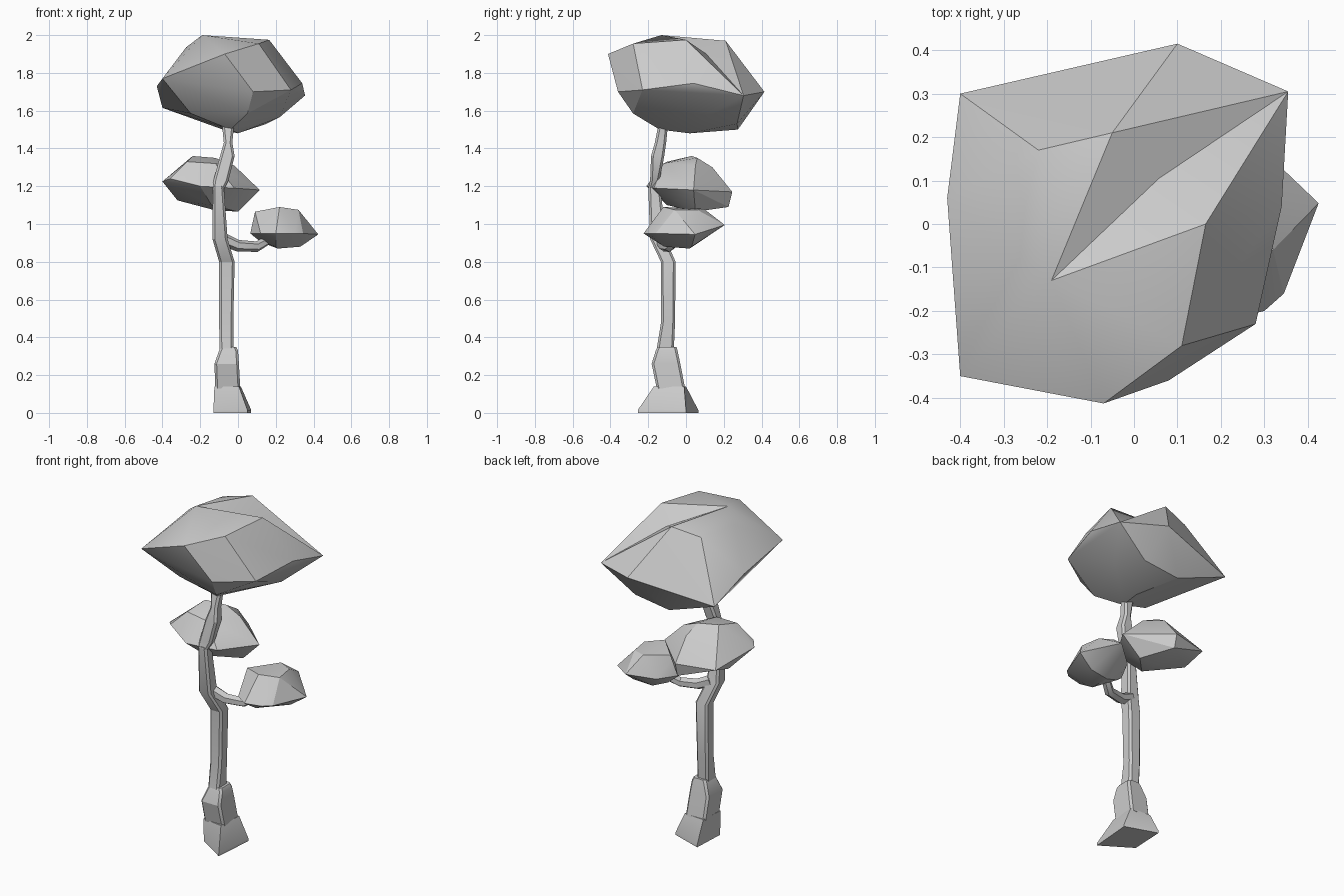
import bpy, bmesh, math
from mathutils import Vector

if "Cube" in bpy.data.objects:
    bpy.data.objects.remove(bpy.data.objects["Cube"])

grey = bpy.data.materials.new("plain_grey")
grey.diffuse_color = (0.6, 0.6, 0.6, 1)
grey.use_nodes = True
grey.node_tree.nodes["Principled BSDF"].inputs["Base Color"].default_value = grey.diffuse_color


def finish(name, bm):
    bmesh.ops.recalc_face_normals(bm, faces=bm.faces)
    me = bpy.data.meshes.new(name)
    bm.to_mesh(me)
    bm.free()
    me.materials.append(grey)
    ob = bpy.data.objects.new(name, me)
    bpy.context.collection.objects.link(ob)
    bpy.context.view_layer.objects.active = ob
    ob.select_set(True)
    bpy.ops.object.shade_smooth_by_angle(angle=math.radians(25))
    ob.select_set(False)


def foliage(name, points, dent=None):
    """Faceted clump: hull of a few points, optionally with one top edge pressed in."""
    bm = bmesh.new()
    vs = [bm.verts.new(p) for p in points]
    bmesh.ops.convex_hull(bm, input=vs)
    if dent:
        i, j, depth = dent
        e = bm.edges.get((vs[i], vs[j])) if vs[i].is_valid and vs[j].is_valid else None
        if e:
            mid = bmesh.ops.bisect_edges(bm, edges=[e], cuts=1)["geom_split"]
            for v in mid:
                if isinstance(v, bmesh.types.BMVert):
                    v.co.z -= depth
            bmesh.ops.triangulate(bm, faces=[f for f in bm.faces if len(f.verts) > 3])
    loose = [v for v in bm.verts if not v.link_faces]
    bmesh.ops.delete(bm, geom=loose, context='VERTS')
    finish(name, bm)


def loft(name, rings):
    """Skin a list of equal-sized rings and cap both ends."""
    bm = bmesh.new()
    rows = [[bm.verts.new(p) for p in r] for r in rings]
    n = len(rows[0])
    for a, b in zip(rows, rows[1:]):
        for k in range(n):
            bm.faces.new((a[k], a[(k + 1) % n], b[(k + 1) % n], b[k]))
    bm.faces.new(rows[0][::-1])
    bm.faces.new(rows[-1])
    finish(name, bm)


def box_ring(z, x0, x1, y0, y1, c=0.012):
    """Rectangle with narrow chamfered corners."""
    return [(x0 + c, y0, z), (x1 - c, y0, z), (x1, y0 + c, z), (x1, y1 - c, z),
            (x1 - c, y1, z), (x0 + c, y1, z), (x0, y1 - c, z), (x0, y0 + c, z)]


# Flared foot, slightly twisted
loft("trunk_foot", [
    [(-.13, -.14, 0), (.05, -.255, 0), (.07, 0, 0), (-.12, .065, 0)],
    [(-.13, -.14, .015), (.05, -.255, .015), (.07, 0, .015), (-.12, .065, .015)],
    [(-.125, -.15, .14), (.005, -.17, .14), (.015, -.01, .14), (-.115, 0, .14)]])

# Lower trunk block
loft("lower_trunk", [box_ring(*r) for r in [
    (.13, -.12, .012, -.155, -.005), (.26, -.125, .005, -.182, -.03),
    (.33, -.10, .0, -.16, -.045), (.35, -.09, -.01, -.15, -.05)]])

# Long kinked stem
loft("main_stem", [box_ring(*r) for r in [
    (.32, -.097, -.025, -.158, -.065), (.48, -.10, -.025, -.132, -.058),
    (.80, -.10, -.018, -.133, -.055), (.92, -.135, -.055, -.19, -.108),
    (1.20, -.133, -.075, -.2, -.135)]])

# Upper leaning stem
loft("upper_stem", [box_ring(*r) for r in [
    (1.19, -.135, -.07, -.2, -.15), (1.23, -.13, -.05, -.19, -.14),
    (1.36, -.095, -.018, -.185, -.115), (1.43, -.075, -.03, -.165, -.105),
    (1.53, -.085, -.02, -.145, -.095)]])

# Side branch carrying the small clump
path = [Vector(p) for p in [(-.08, -.13, .92), (.0, -.115, .885), (.1, -.09, .88),
                            (.15, -.055, .91), (.19, -.03, .95)]]
rings = []
for i, p in enumerate(path):
    t = (path[min(i + 1, 4)] - path[max(i - 1, 0)]).normalized()
    side = t.cross(Vector((0, 0, 1))).normalized()
    up = side.cross(t)
    r = .034 - .003 * i
    rings.append([p + r * (math.cos(a) * side + math.sin(a) * up)
                  for a in [math.pi / 6 + k * math.pi / 3 for k in range(6)]])
loft("side_branch", rings)

# Top clump: crown points, rim points, underside points
foliage("top_foliage", [
    (-.05, .21, 1.97), (.165, 0, 1.975), (-.19, -.13, 2.0), (.11, -.28, 1.955),
    (-.07, -.413, 1.90), (-.22, .17, 1.935), (-.275, -.07, 1.935),
    (-.40, .30, 1.615), (.10, .415, 1.70), (.355, .305, 1.68), (.34, .04, 1.745),
    (.28, -.23, 1.71), (.08, -.36, 1.70), (-.40, -.35, 1.77), (-.43, .06, 1.73),
    (-.25, -.2, 1.585), (.05, -.28, 1.585), (.22, .1, 1.565), (-.04, -.14, 1.50),
    (0, .02, 1.48), (-.08, .275, 1.50), (.15, .27, 1.53)], dent=(0, 1, .07))

# Middle clump
foliage("middle_foliage", [
    (-.24, .03, 1.36), (-.12, .06, 1.35), (-.12, -.12, 1.32), (-.27, -.1, 1.33),
    (-.02, .05, 1.31), (-.1, .14, 1.30),
    (-.40, -.08, 1.225), (-.33, .19, 1.17), (-.1, .245, 1.17), (.115, .04, 1.18),
    (-.02, -.17, 1.19), (-.2, -.21, 1.20), (-.36, -.13, 1.24),
    (0, .05, 1.065), (-.1, .225, 1.09), (-.14, -.1, 1.10), (-.32, .05, 1.125),
    (-.13, .03, 1.075)])

# Small clump on the branch
foliage("small_foliage", [
    (.22, -.12, 1.09), (.32, -.06, 1.075), (.09, -.04, 1.065), (.22, .095, 1.08),
    (.3, .06, 1.075),
    (.425, .048, .945), (.26, .205, .995), (.13, .1, .96), (.065, -.03, .95),
    (.12, -.17, .95), (.2, -.225, .95), (.30, -.2, .95), (.345, -.16, .95),
    (.33, .03, .88), (.21, .02, .87), (.2, -.115, .88), (.12, 0, .905)])
